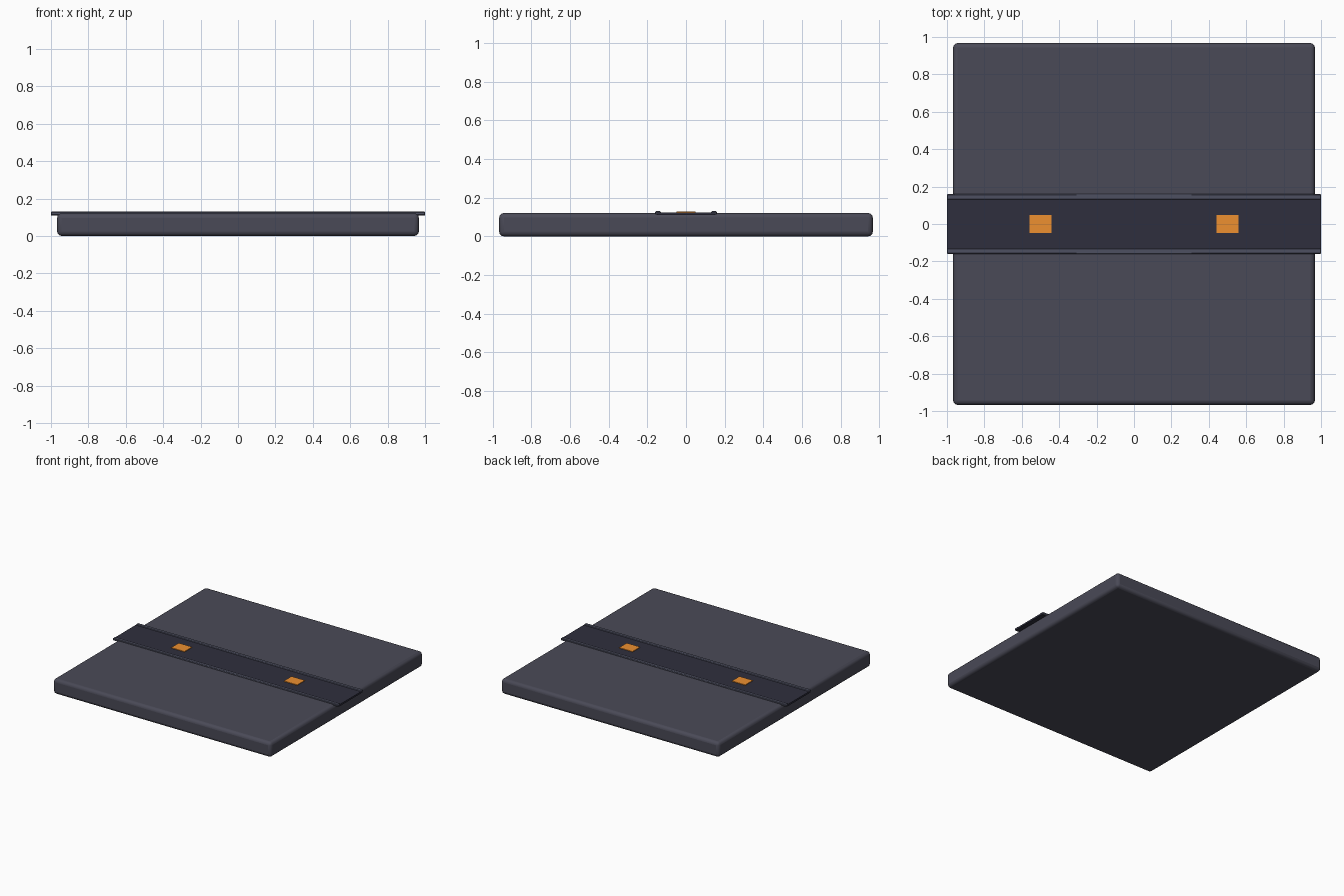
import bpy

if "Cube" in bpy.data.objects:
    bpy.data.objects.remove(bpy.data.objects["Cube"])


def material(name, rgb):
    m = bpy.data.materials.new(name)
    m.diffuse_color = (*rgb, 1)
    m.use_nodes = True
    m.node_tree.nodes["Principled BSDF"].inputs["Base Color"].default_value = m.diffuse_color
    return m


def box(name, x, y, z, size, mat, bevel=0.0, segments=2):
    """Box centred on x, y with its base at z and optional rounded edges."""
    bpy.ops.mesh.primitive_cube_add(size=1, location=(x, y, z + size[2] / 2))
    ob = bpy.context.object
    ob.name = name
    ob.scale = size
    bpy.ops.object.transform_apply(location=False, rotation=False, scale=True)
    ob.data.materials.append(mat)
    if bevel:
        mod = ob.modifiers.new("rounded_edges", 'BEVEL')
        mod.width = bevel
        mod.segments = segments
        bpy.ops.object.shade_smooth_by_angle()
    return ob


slate = material("slate", (0.068, 0.068, 0.095))
dark = material("dark_slate", (0.028, 0.028, 0.048))
trim = material("trim", (0.075, 0.08, 0.12))
orange = material("orange", (0.85, 0.28, 0.03))

# Main slab
box("slab", 0, 0, 0, (1.934, 1.934, 0.121), slate, 0.024, 3)

# Strap across the top, overhanging both sides
box("strap", 0, 0, 0.11, (2.0, 0.30, 0.014), dark)

# Raised rails along the strap edges
for side, label in ((-1, "front"), (1, "back")):
    box(f"{label}_rail", 0, side * 0.145, 0.112, (2.0, 0.03, 0.018), trim, 0.004, 1)

# Orange markers
for side, label in ((-1, "left"), (1, "right")):
    box(f"{label}_marker", side * 0.5, 0, 0.118, (0.118, 0.096, 0.011), orange)
